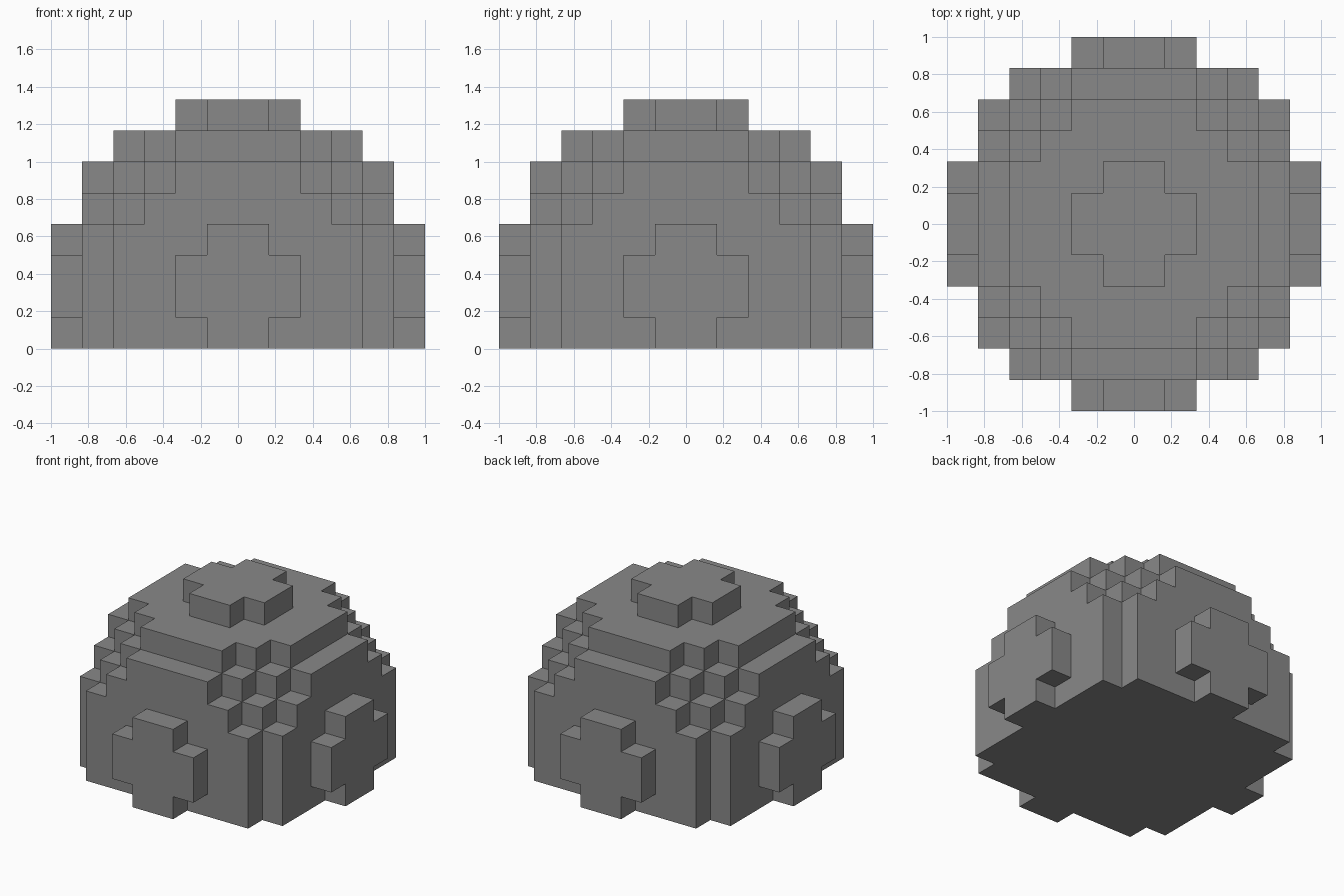
import bpy, bmesh, math
from itertools import product
from mathutils import Vector

cube = bpy.data.objects.get("Cube")
if cube:
    bpy.data.objects.remove(cube, do_unlink=True)

UNIT = 1 / 6      # edge of one block
R = 6             # dome radius in blocks
BASE = -2         # flat cut below the sphere centre


def filled(x, y, z):
    """True where block (x, y, z) belongs to the stepped dome."""
    if z < BASE:
        return False
    a, b, c = sorted(abs(v + 0.5) for v in (x, y, z))
    if c > R - 1:                 # outermost layer is a cross-shaped boss
        return c < R and a + b < 3
    return a * a + b * b + c * c < R * R


# Outer skin: one quad wherever a block meets empty space
bm = bmesh.new()
corners = {}


def corner(p):
    key = tuple(p)
    if key not in corners:
        corners[key] = bm.verts.new(Vector((p[0], p[1], p[2] - BASE)) * UNIT)
    return corners[key]


for cell in product(range(-R, R), range(-R, R), range(BASE, R)):
    if not filled(*cell):
        continue
    for axis, side in product(range(3), (0, 1)):
        near = list(cell)
        near[axis] += 2 * side - 1
        if filled(*near):
            continue
        u, v = (axis + 1) % 3, (axis + 2) % 3
        ring = []
        for du, dv in ((0, 0), (1, 0), (1, 1), (0, 1)):
            p = list(cell)
            p[axis] += side
            p[u] += du
            p[v] += dv
            ring.append(corner(p))
        bm.faces.new(ring if side else ring[::-1])

# Merge the quads of each flat step into single faces
bmesh.ops.dissolve_limit(bm, angle_limit=math.radians(1),
                         verts=bm.verts[:], edges=bm.edges[:])

mesh = bpy.data.meshes.new("stepped_dome")
bm.to_mesh(mesh)
bm.free()
dome = bpy.data.objects.new("stepped_dome", mesh)
bpy.context.scene.collection.objects.link(dome)

# Plain grey
grey = bpy.data.materials.new("stone_grey")
grey.use_nodes = True
colour = (0.25, 0.25, 0.25, 1)
grey.diffuse_color = colour
grey.node_tree.nodes["Principled BSDF"].inputs["Base Color"].default_value = colour
mesh.materials.append(grey)
